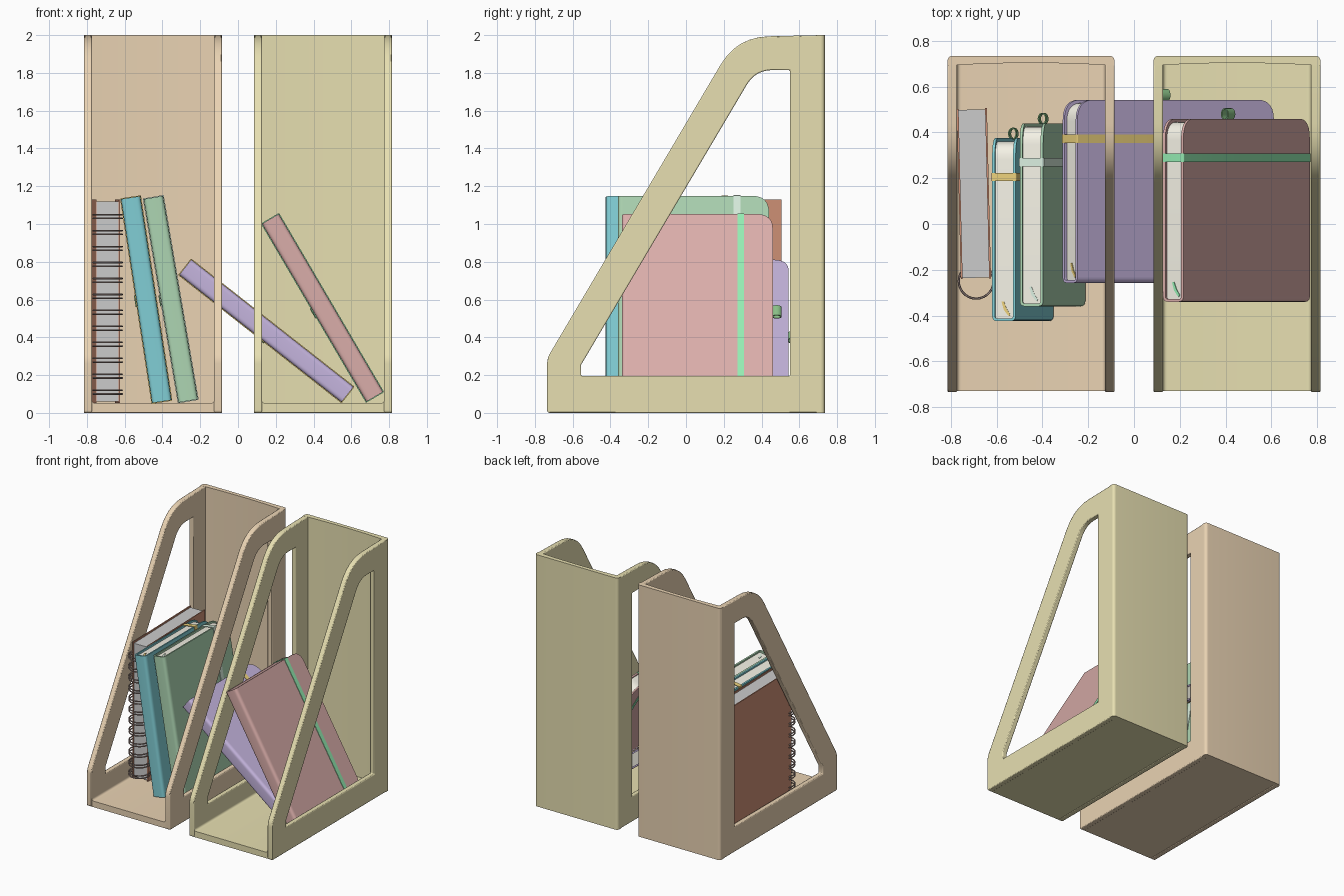
import bpy, bmesh
from math import radians, cos, sin, pi
from mathutils import Matrix, Vector

if "Cube" in bpy.data.objects:
    bpy.data.objects.remove(bpy.data.objects["Cube"])

# Local (u, v, extrude) axes of a profile mapped to model axes
BASIS = {
    'YZ': Matrix(((0, 0, 1, 0), (1, 0, 0, 0), (0, 1, 0, 0), (0, 0, 0, 1))),
    'XY': Matrix.Identity(4),
    'XZ': Matrix(((1, 0, 0, 0), (0, 0, -1, 0), (0, 1, 0, 0), (0, 0, 0, 1))),
}


def material(name, rgb):
    m = bpy.data.materials.new(name)
    m.diffuse_color = (*rgb, 1)
    m.use_nodes = True
    m.node_tree.nodes["Principled BSDF"].inputs["Base Color"].default_value = m.diffuse_color
    return m


def fillet(pts, steps=6):
    """Outline from (u, v[, radius]) corners, rounding those with a radius."""
    out = []
    for i, p in enumerate(pts):
        c = Vector(p[:2])
        r = p[2] if len(p) > 2 else 0
        if r == 0:
            out.append(c)
            continue
        a = c + (Vector(pts[i - 1][:2]) - c).normalized() * r
        b = c + (Vector(pts[(i + 1) % len(pts)][:2]) - c).normalized() * r
        for k in range(steps + 1):
            t = k / steps
            out.append(a * (1 - t) ** 2 + c * 2 * t * (1 - t) + b * t * t)
    return out


def rect(u0, v0, u1, v1, r=0.0):
    return fillet([(u0, v0, r), (u1, v0, r), (u1, v1, r), (u0, v1, r)])


def finish(o, mat):
    bpy.ops.object.select_all(action='DESELECT')
    o.select_set(True)
    bpy.context.view_layer.objects.active = o
    bpy.ops.object.shade_smooth_by_angle(angle=radians(35))
    if mat:
        o.data.materials.clear()
        o.data.materials.append(mat)


def prism(name, loops, plane, lo, hi, mat, M=Matrix.Identity(4), bevel=0.0):
    """Extrude an outline (further loops are holes) from lo to hi."""
    cu = bpy.data.curves.new(name, 'CURVE')
    cu.dimensions, cu.fill_mode = '2D', 'BOTH'
    cu.extrude = (hi - lo) / 2
    for loop in loops:
        s = cu.splines.new('POLY')
        s.points.add(len(loop) - 1)
        for p, q in zip(s.points, loop):
            p.co = (q[0], q[1], 0, 1)
        s.use_cyclic_u = True
    o = bpy.data.objects.new(name, cu)
    bpy.context.collection.objects.link(o)
    bpy.ops.object.select_all(action='DESELECT')
    o.select_set(True)
    bpy.context.view_layer.objects.active = o
    bpy.ops.object.convert(target='MESH')
    o = bpy.context.view_layer.objects.active
    mid = (lo + hi) / 2 * (-1 if plane == 'XZ' else 1)
    o.data.transform(M @ BASIS[plane] @ Matrix.Translation((0, 0, mid)))
    bm = bmesh.new()
    bm.from_mesh(o.data)
    bmesh.ops.remove_doubles(bm, verts=bm.verts, dist=1e-5)
    bmesh.ops.dissolve_limit(bm, angle_limit=0.01, verts=bm.verts, edges=bm.edges)
    bmesh.ops.recalc_face_normals(bm, faces=bm.faces)
    bm.to_mesh(o.data)
    bm.free()
    finish(o, mat)
    if bevel:
        b = o.modifiers.new('soft_edges', 'BEVEL')
        b.width, b.segments, b.angle_limit = bevel, 2, radians(50)
    return o


# ---- File holders ----
def holder(name, cx, mat):
    M = Matrix.Translation((cx, 0, 0))
    hw, t = 0.365, 0.042
    outer = fillet([(-0.735, 0, 0.015), (0.72, 0), (0.72, 2), (0.27, 1.99, 0.17),
                    (-0.735, 0.29, 0.03)])
    window = fillet([(-0.555, 0.195), (0.55, 0.195), (0.55, 1.815),
                     (0.368, 1.815, 0.09), (-0.555, 0.255)])
    for side, x in (('left', -hw), ('right', hw - t)):
        prism(f'{name}_{side}_side', [outer, window], 'YZ', x, x + t, mat, M, 0.006)
    # back wall, inner face slightly bowed
    bow = [(x / 10 * hw, 0.692 + 0.012 * (1 - (x / 10) ** 2)) for x in range(-9, 10, 2)]
    back = fillet([(-hw, 0.692)] + bow + [(hw, 0.692), (hw, 0.735, 0.025), (-hw, 0.735, 0.025)])
    prism(f'{name}_back', [back], 'XY', 0, 2.0, mat, M)
    floor = fillet([(-hw + 0.01, 0.002), (hw - 0.01, 0.002), (hw - 0.01, 0.075),
                    (hw - t, 0.075), (hw - t, 0.05, 0.02), (-hw + t, 0.05, 0.02),
                    (-hw + t, 0.075), (-hw + 0.01, 0.075)])
    prism(f'{name}_floor', [floor], 'XZ', -0.73, 0.71, mat, M)


holder('tan_holder', -0.45, material('tan', (0.82, 0.65, 0.45)))
holder('yellow_holder', 0.45, material('yellow', (0.80, 0.74, 0.44)))

# ---- Hardcover notebooks with elastic band, pen loop and ribbon ----
paper = material('paper', (0.90, 0.88, 0.78))
loop_green = material('loop_green', (0.25, 0.52, 0.24))


def notebook(name, centre, lean, cover, band):
    M = Matrix.Translation(centre) @ Matrix.Rotation(radians(-lean), 4, 'Y')
    w, d, h, c, r = 0.052, 0.40, 0.546, 0.012, 0.025
    board = fillet([(-d + r, -h), (d, -h, 0.09), (d, h, 0.09), (-d + r, h)])
    prism(f'{name}_left_cover', [board], 'YZ', -w, -w + c, cover, M)
    prism(f'{name}_right_cover', [board], 'YZ', w - c, w, cover, M)
    spine = fillet([(-w, -d + r + 0.001), (-w, -d, r), (w, -d, r), (w, -d + r + 0.001),
                    (w - c, -d + r + 0.001), (w - c, -d + c, 0.012),
                    (-w + c, -d + c, 0.012), (-w + c, -d + r + 0.001)])
    prism(f'{name}_spine', [spine], 'XY', -h, h, cover, M)
    e = 0.014
    block = fillet([(-d + c, -h + e), (d - e, -h + e, 0.08), (d - e, h - e, 0.08), (-d + c, h - e)])
    prism(f'{name}_pages', [block], 'YZ', -w + c, w - c, paper, M)
    # elastic band wraps the closed book
    prism(f'{name}_band', [rect(-w - 0.004, -h - 0.004, w + 0.004, h + 0.004, 0.006),
                           rect(-w, -h, w, h)], 'XZ', 0.212, 0.248, band, M)
    # fabric pen loop on the open edge
    ring = lambda a, b: [(-0.042 + a * cos(k * pi / 10), d + 0.02 + b * sin(k * pi / 10))
                         for k in range(20)]
    prism(f'{name}_pen_loop', [ring(0.019, 0.026), ring(0.014, 0.021)], 'XY',
          -0.03, 0.03, loop_green, M)
    # ribbon lying on the page tops
    rib = [(-0.012, -d + 0.085), (-0.002, -d + 0.05), (0.014, -d + 0.028), (0.022, -d + 0.022),
           (0.026, -d + 0.030), (0.010, -d + 0.055), (-0.002, -d + 0.087)]
    prism(f'{name}_ribbon', [rib], 'XY', h - e - 0.002, h - e + 0.004, band, M)


gold = material('gold', (0.84, 0.64, 0.20))
notebook('teal_notebook', (-0.486, -0.025, 0.60), 8.7,
         material('teal', (0.22, 0.62, 0.67)), gold)
notebook('green_notebook', (-0.356, 0.04, 0.602), 9.7,
         material('green', (0.42, 0.67, 0.45)), material('mint', (0.70, 0.86, 0.74)))
notebook('purple_notebook', (0.15, 0.143, 0.434), 51.9,
         material('purple', (0.56, 0.46, 0.73)), gold)
notebook('pink_notebook', (0.4475, 0.06, 0.556), 30.4,
         material('rose', (0.70, 0.42, 0.40)), material('bright_green', (0.30, 0.84, 0.45)))

# ---- Spiral notebook ----
S = Matrix.Translation((-0.700, 0.135, 0)) @ Matrix.Rotation(0.024, 4, 'Z')
rust = material('rust', (0.62, 0.28, 0.18))
prism('spiral_pages', [rect(-0.37, 0.06, 0.365, 1.118)], 'YZ', -0.058, 0.058, None, S)
for side, x in (('left', -0.066), ('right', 0.058)):
    prism(f'spiral_{side}_cover', [rect(-0.375, 0.052, 0.37, 1.13)], 'YZ', x, x + 0.008, rust, S)

# paired wire rings along the front edge
bpy.ops.mesh.primitive_torus_add(major_radius=0.076, minor_radius=0.005,
                                 major_segments=28, minor_segments=6)
rings = bpy.context.object
rings.name = 'spiral_rings'
rings.location = (-0.690, -0.25, 0.10)
for label, n, gap in (('pair', 2, 0.02), ('row', 12, 0.0845)):
    a = rings.modifiers.new(label, 'ARRAY')
    a.count, a.use_relative_offset, a.use_constant_offset = n, False, True
    a.constant_offset_displace = (0, 0, gap)
finish(rings, material('wire', (0.36, 0.27, 0.25)))
